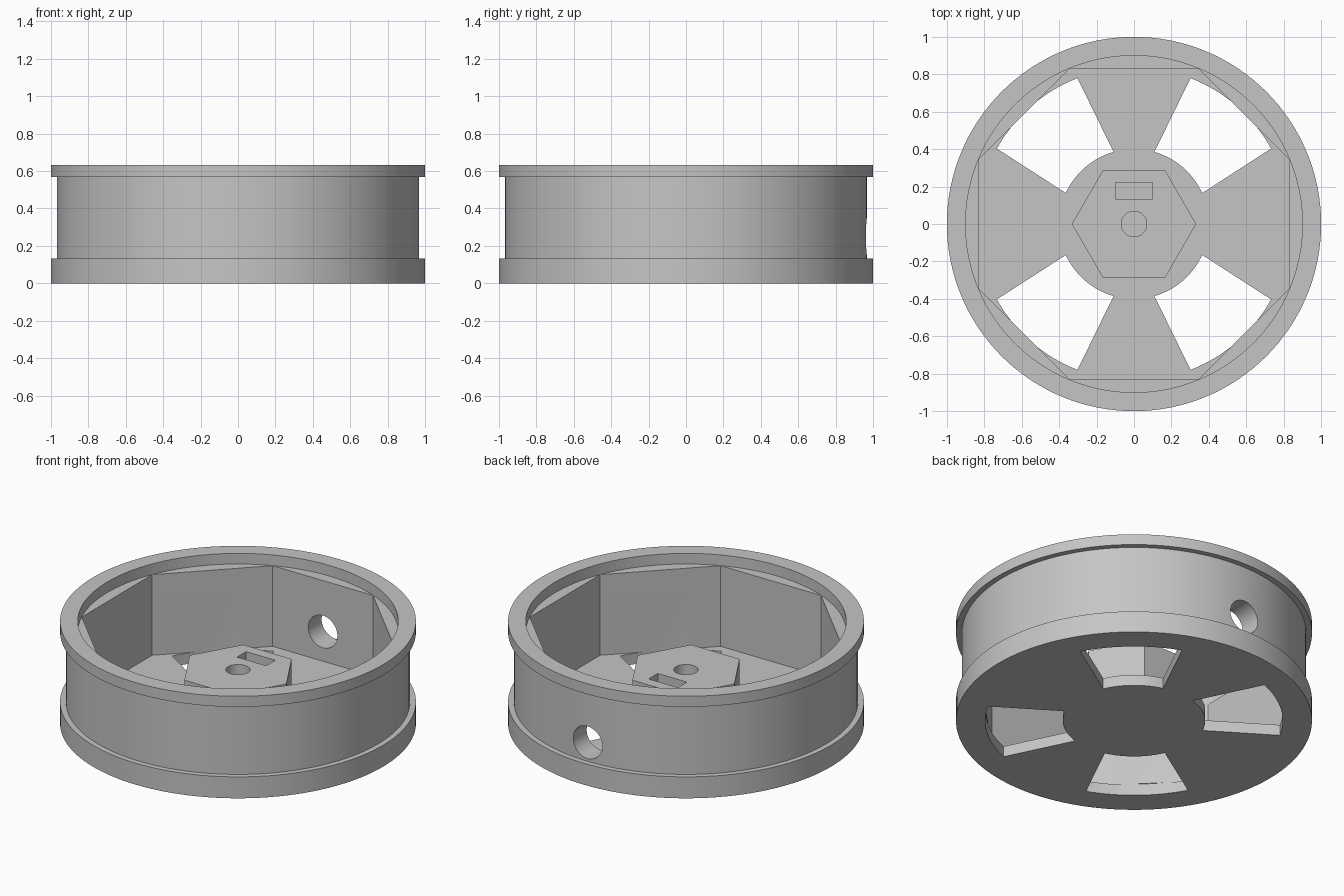
import bpy
import bmesh
from math import sin, cos, pi, radians

cube = bpy.data.objects.get("Cube")
if cube:
    bpy.data.objects.remove(cube, do_unlink=True)

SEGMENTS = 128
HEIGHT, FLOOR, LEDGE = 0.633, 0.067, 0.567

grey = bpy.data.materials.new("plain grey")
grey.use_nodes = True
colour = (0.56, 0.56, 0.56, 1)
grey.diffuse_color = colour
grey.node_tree.nodes["Principled BSDF"].inputs["Base Color"].default_value = colour


def make_object(name, bm):
    bmesh.ops.recalc_face_normals(bm, faces=bm.faces)
    mesh = bpy.data.meshes.new(name)
    bm.to_mesh(mesh)
    bm.free()
    mesh.materials.append(grey)
    obj = bpy.data.objects.new(name, mesh)
    bpy.context.collection.objects.link(obj)
    return obj


def prism(name, outline, bottom, top):
    bm = bmesh.new()
    face = bm.faces.new([bm.verts.new((x, y, bottom)) for x, y in outline])
    up = bmesh.ops.extrude_face_region(bm, geom=[face])["geom"]
    verts = [v for v in up if isinstance(v, bmesh.types.BMVert)]
    bmesh.ops.translate(bm, vec=(0, 0, top - bottom), verts=verts)
    return make_object(name, bm)


def arc(radius, start, end, steps):
    angles = [radians(start + (end - start) * i / steps) for i in range(steps + 1)]
    return [(radius * cos(a), radius * sin(a)) for a in angles]


def polygon(radius, sides, start=0):
    return arc(radius, start, start + 360, sides)[:-1]


def lathe(name, profile):
    bm = bmesh.new()
    verts = [bm.verts.new((r, 0, z)) for r, z in profile]
    edges = [bm.edges.new(pair) for pair in zip(verts, verts[1:])]
    bmesh.ops.spin(bm, geom=verts + edges, axis=(0, 0, 1), cent=(0, 0, 0),
                   angle=2 * pi, steps=SEGMENTS)
    bmesh.ops.remove_doubles(bm, verts=bm.verts, dist=1e-5)
    return make_object(name, bm)


def cut(target, cutter):
    mod = target.modifiers.new("cut", "BOOLEAN")
    mod.operation = "DIFFERENCE"
    mod.solver = "EXACT"
    mod.object = cutter
    bpy.context.view_layer.objects.active = target
    bpy.ops.object.modifier_apply(modifier=mod.name)
    bpy.data.objects.remove(cutter, do_unlink=True)


# Rim: turned body with two flanges and a recessed top lip
rim = lathe("wheel_rim", [
    (0, 0), (1, 0), (1, 0.133), (0.967, 0.133), (0.967, LEDGE), (1, LEDGE),
    (1, HEIGHT), (0.9, HEIGHT), (0.9, LEDGE), (0, LEDGE)])

# Octagonal well inside the rim
cut(rim, prism("well_cutter", polygon(0.899, 8, 22.5), FLOOR, 0.6))

# Four windows between the flared spokes
window = arc(0.4, 24.4, 74.2, 16) + arc(0.836, 68.8, 28.8, 16)
for sx in (1, -1):
    for sy in (1, -1):
        outline = [(sx * x, sy * y) for x, y in window]
        cut(rim, prism("window_cutter", outline, -0.1, FLOOR + 0.005))

# Round valve hole through the back wall
valve = prism("valve_cutter", polygon(0.1, 48), -0.2, 0.2)
valve.rotation_euler.x = pi / 2
valve.location = (0, 0.9, 0.25)
cut(rim, valve)

# Hexagonal hub with a shaft hole and a slot
hub = prism("hub", polygon(0.332, 6), FLOOR - 0.02, 0.332)
cut(hub, prism("shaft_cutter", polygon(0.068, 48), FLOOR, 0.5))
slot = [(-0.1, 0.133), (0.1, 0.133), (0.1, 0.222), (-0.1, 0.222)]
cut(hub, prism("slot_cutter", slot, FLOOR, 0.5))

# Smooth curves, sharp edges
for obj in (rim, hub):
    bpy.ops.object.select_all(action="DESELECT")
    obj.select_set(True)
    bpy.context.view_layer.objects.active = obj
    bpy.ops.object.shade_smooth_by_angle(angle=radians(25))
